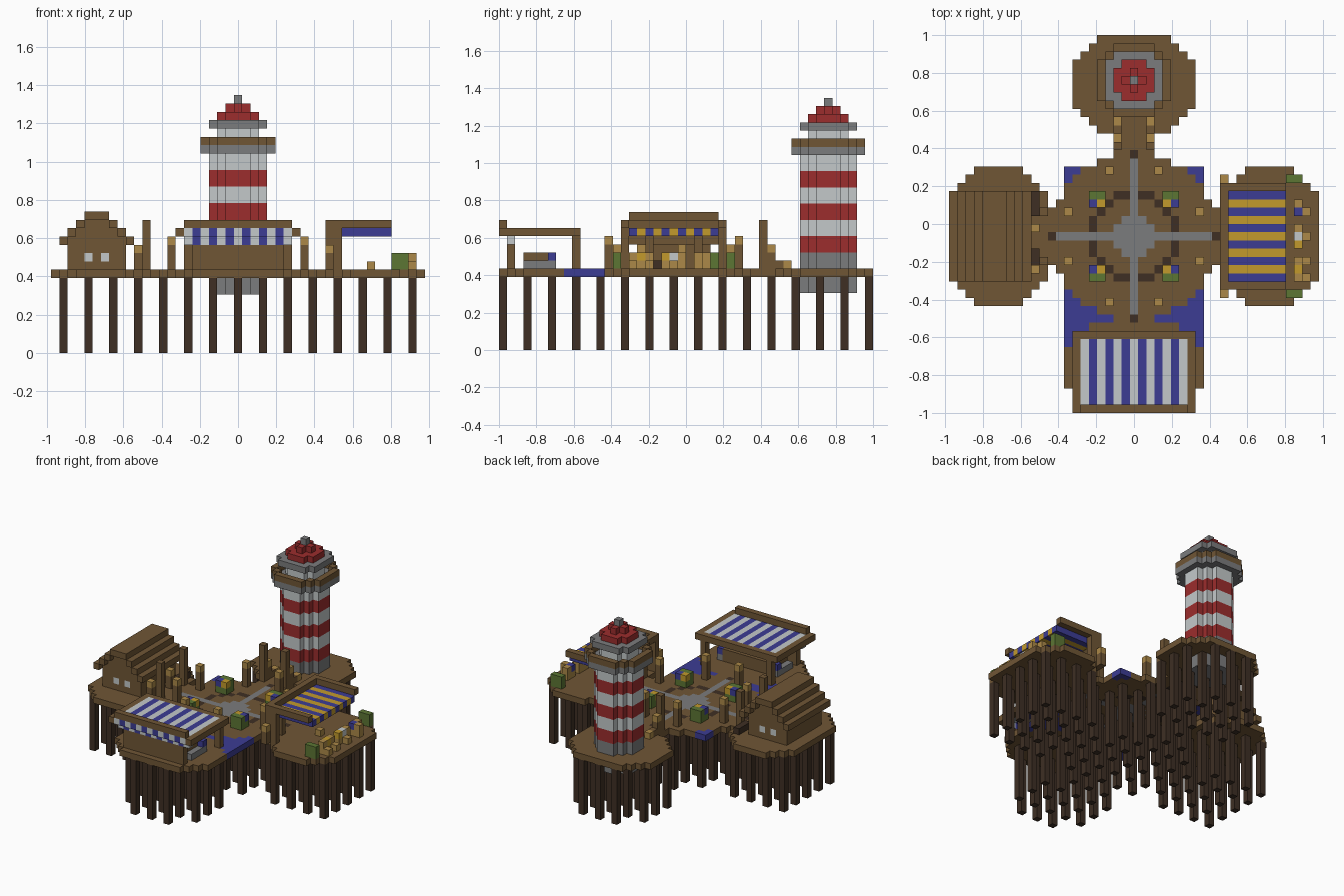
import bpy, bmesh
from mathutils import Vector

cube = bpy.data.objects.get("Cube")
if cube:
    bpy.data.objects.remove(cube)

V = 2 / 46          # size of one block
DECK = 9            # deck layer
COLOURS = {
    "wood": (112, 86, 53), "dark_wood": (62, 47, 36), "tan_wood": (172, 137, 72),
    "red": (156, 45, 45), "white": (196, 201, 202), "stone_grey": (123, 124, 125),
    "blue": (60, 60, 148), "yellow": (194, 154, 44), "leaf_green": (92, 118, 52),
}
NAMES = list(COLOURS)


def linear(c):
    c /= 255
    return c / 12.92 if c <= 0.04045 else ((c + 0.055) / 1.055) ** 2.4


def make_material(name, rgb):
    mat = bpy.data.materials.new(name)
    col = tuple(linear(c) for c in rgb) + (1.0,)
    mat.use_nodes = True
    mat.diffuse_color = col
    mat.node_tree.nodes["Principled BSDF"].inputs["Base Color"].default_value = col
    return mat


MATS = [make_material(n, c) for n, c in COLOURS.items()]
grid = {}           # block position -> (part, colour)


def put(part, colour, i, j, k):
    grid[i, j, k] = (part, colour)


def span(a, b):
    return range(a, b + 1)


def box(part, colour, xs, ys, zs):
    for i in span(*xs):
        for j in span(*ys):
            for k in span(*zs):
                put(part, colour, i, j, k)


def disc(part, colour, cy, r2, zs, inner=-1):
    for i in span(-11, 11):
        for j in span(-11, 11):
            if inner < i * i + j * j <= r2:
                box(part, colour, (i, i), (cy + j, cy + j), zs)


def island(part, xs, ys, cut=3):
    # Rectangle with stepped corners
    for i in span(*xs):
        for j in span(*ys):
            dx = min(i - xs[0], xs[1] - i)
            dy = min(j - ys[0], ys[1] - j)
            if dx + dy >= cut:
                put(part, "wood", i, j, DECK)


# Water patches, decks and bridges
box("water", "blue", (-8, 8), (-13, 8), (DECK, DECK))
disc("plaza", "wood", 0, 104, (DECK, DECK))
island("west_deck", (-22, -11), (-8, 8))
island("east_deck", (11, 22), (-8, 8))
island("north_deck", (-7, 7), (13, 24))
island("south_deck", (-8, 8), (-21, -11))
for s in (-1, 1):
    box("side_bridge", "wood", (min(9 * s, 11 * s), max(9 * s, 11 * s)), (-3, 3), (DECK, DECK))
box("north_bridge", "wood", (-2, 2), (10, 13), (DECK, DECK))

# Piles below every third block of deck
for (i, j, k), (part, colour) in list(grid.items()):
    if part != "water" and i % 3 == 0 and j % 3 == 0:
        box("piles", "dark_wood", (i, i), (j, j), (0, DECK - 1))

# Inlaid ring, paths and centre
disc("plaza_ring", "dark_wood", 0, 29, (DECK, DECK), 24)
box("path", "stone_grey", (-9, 9), (0, 0), (DECK, DECK))
box("path", "stone_grey", (0, 0), (-9, 9), (DECK, DECK))
disc("path", "stone_grey", 0, 5, (DECK, DECK))
for s in (-1, 1):
    put("path_ends", "dark_wood", 10 * s, 0, DECK)
    put("path_ends", "dark_wood", 0, 10 * s, DECK)


def lamp(i, j, top=13):
    box("lamp_posts", "wood", (i, i), (j, j), (DECK + 1, top - 1))
    put("lamp_posts", "tan_wood", i, j, top)


# Lamp posts and planters around the plaza
for sx in (-1, 1):
    for sy in (-1, 1):
        lamp(3 * sx, 8 * sy)
        lamp(8 * sx, 3 * sy)
        for i in (4, 5):
            for j in (4, 5):
                put("planters", "leaf_green", i * sx, j * sy, 10)
        put("planters", "leaf_green", 4 * sx, 5 * sy, 11)
        put("planters", "leaf_green", 5 * sx, 5 * sy, 11)
        put("planters", "yellow", 4 * sx, 4 * sy, 11)
        put("planters", "blue", 5 * sx, 4 * sy, 11)
        box("gate_posts", "wood", (11 * sx,) * 2, (3 * sy,) * 2, (10, 15))
    box("gate_posts", "wood", (2 * sx,) * 2, (11, 11), (10, 15))
    lamp(2 * sx, 12, 12)
    put("bridge_rail", "wood", 2 * sx, 13, 10)
    put("bridge_rail", "tan_wood", 2 * sx, 14, 10)

# Lighthouse: foundation, banded shaft, gallery, lamp room, roof
T = 19
disc("lighthouse_base", "stone_grey", T, 10, (7, 11))
for n in range(6):
    disc("lighthouse_shaft", ("red", "white")[n % 2], T, 10, (12 + 2 * n, 13 + 2 * n))
disc("gallery", "stone_grey", T, 20, (24, 24))
disc("gallery", "wood", T, 20, (25, 25), 13)
disc("lamp_room", "white", T, 5, (25, 26))
disc("lighthouse_roof", "stone_grey", T, 13, (27, 27))
disc("lighthouse_roof", "red", T, 5, (28, 28))
disc("lighthouse_roof", "red", T, 1, (29, 29))
put("lighthouse_roof", "stone_grey", 0, T, 30)

# West house with stepped gable roof
H = -17
box("house_walls", "wood", (H - 3, H + 3), (-4, 4), (10, 13))
for step in range(5):
    k = min(17 - step, 16)
    for s in (-1, 1):
        box("house_roof", "wood", (H + s * step,) * 2, (-5, 5), (k, k))
        box("house_walls", "wood", (H + s * min(step, 3),) * 2, (-4, 4), (13, k - 1))
for s in (-1, 1):
    for j in (-4, 4):
        put("house_windows", "white", H + s, j, 11)
box("house_door", "dark_wood", (H + 3, H + 3), (0, 0), (10, 11))
box("house_bench", "dark_wood", (-12, -12), (3, 5), (10, 10))
box("house_bench", "dark_wood", (-12, -12), (-3, -2), (10, 10))
for j in (-4, 1):
    lamp(-12, j, 12)

# East stall: striped awning, beams, posts
for j in span(-5, 5):
    box("east_awning", ("yellow", "blue")[j % 2], (12, 18), (j, j), (14, 14))
for s in (-1, 1):
    box("east_stall_frame", "wood", (11, 18), (6 * s,) * 2, (15, 15))
    box("east_stall_frame", "wood", (11, 12), (6 * s,) * 2, (10, 14))
    lamp(11, 7 * s, 12)
    box("east_planters", "leaf_green", (19, 20), (7 * s,) * 2, (10, 11))
box("east_stall_frame", "wood", (11, 11), (-6, 6), (15, 15))

# Crates of goods in front of the east stall
goods = ["tan_wood", "yellow", "tan_wood", "yellow", "white", "tan_wood", "blue", "tan_wood"]
for n, colour in enumerate(goods):
    j = -5 + n + n // 3
    put("crates", "tan_wood", 20, j, 10)
    put("crates", colour, 20, j, 11)
    if n % 2 == 0:
        box("crates", "tan_wood", (21, 21), (j, j), (10, 10))
put("crates", "tan_wood", 21, 3, 11)
put("crates", "tan_wood", 16, 0, 10)

# South stall: front wall, striped awning with valance, beams, counter
box("south_stall_wall", "wood", (-5, 5), (-20, -20), (10, 12))
for i in span(-6, 6):
    colour = ("white", "blue")[i % 2]
    box("south_awning", colour, (i, i), (-21, -13), (14, 14))
    put("south_awning", colour, i, -20, 13)
box("south_stall_frame", "wood", (-6, 6), (-21, -21), (15, 15))
box("south_stall_frame", "wood", (-7, 7), (-12, -12), (14, 14))
for s in (-1, 1):
    box("south_stall_frame", "wood", (7 * s,) * 2, (-21, -12), (14, 14))
    box("south_stall_frame", "wood", (6 * s,) * 2, (-12, -12), (10, 13))
    box("south_stall_frame", "wood", (5 * s,) * 2, (-20, -20), (10, 12))
box("south_counter", "wood", (-4, 4), (-18, -15), (10, 11))
for s in (-1, 1):
    box("south_counter", "stone_grey", (5 * s,) * 2, (-18, -15), (10, 10))
    put("south_counter", "blue", 5 * s, -15, 11)

# Turn the blocks into one mesh per part, keeping only outer faces
AXES = [Vector(a) for a in ((1, 0, 0), (0, 1, 0), (0, 0, 1))]
meshes = {}
for (i, j, k), (part, colour) in grid.items():
    bm, cache = meshes.setdefault(part, (bmesh.new(), {}))
    centre = Vector((i, j - 1.5, k + 0.5))
    for a in range(3):
        for s in (-1, 1):
            n = AXES[a] * s
            if (i + int(n.x), j + int(n.y), k + int(n.z)) in grid:
                continue
            u, w = AXES[(a + 1) % 3] * s, AXES[(a + 2) % 3]
            verts = []
            for p, q in ((-1, -1), (1, -1), (1, 1), (-1, 1)):
                co = (centre + (n + u * p + w * q) / 2) * V
                key = tuple(round(c, 4) for c in co)
                if key not in cache:
                    cache[key] = bm.verts.new(co)
                verts.append(cache[key])
            face = bm.faces.new(verts)
            face.material_index = NAMES.index(colour)

for part, (bm, cache) in meshes.items():
    mesh = bpy.data.meshes.new(part)
    bm.to_mesh(mesh)
    bm.free()
    for mat in MATS:
        mesh.materials.append(mat)
    bpy.context.collection.objects.link(bpy.data.objects.new(part, mesh))
